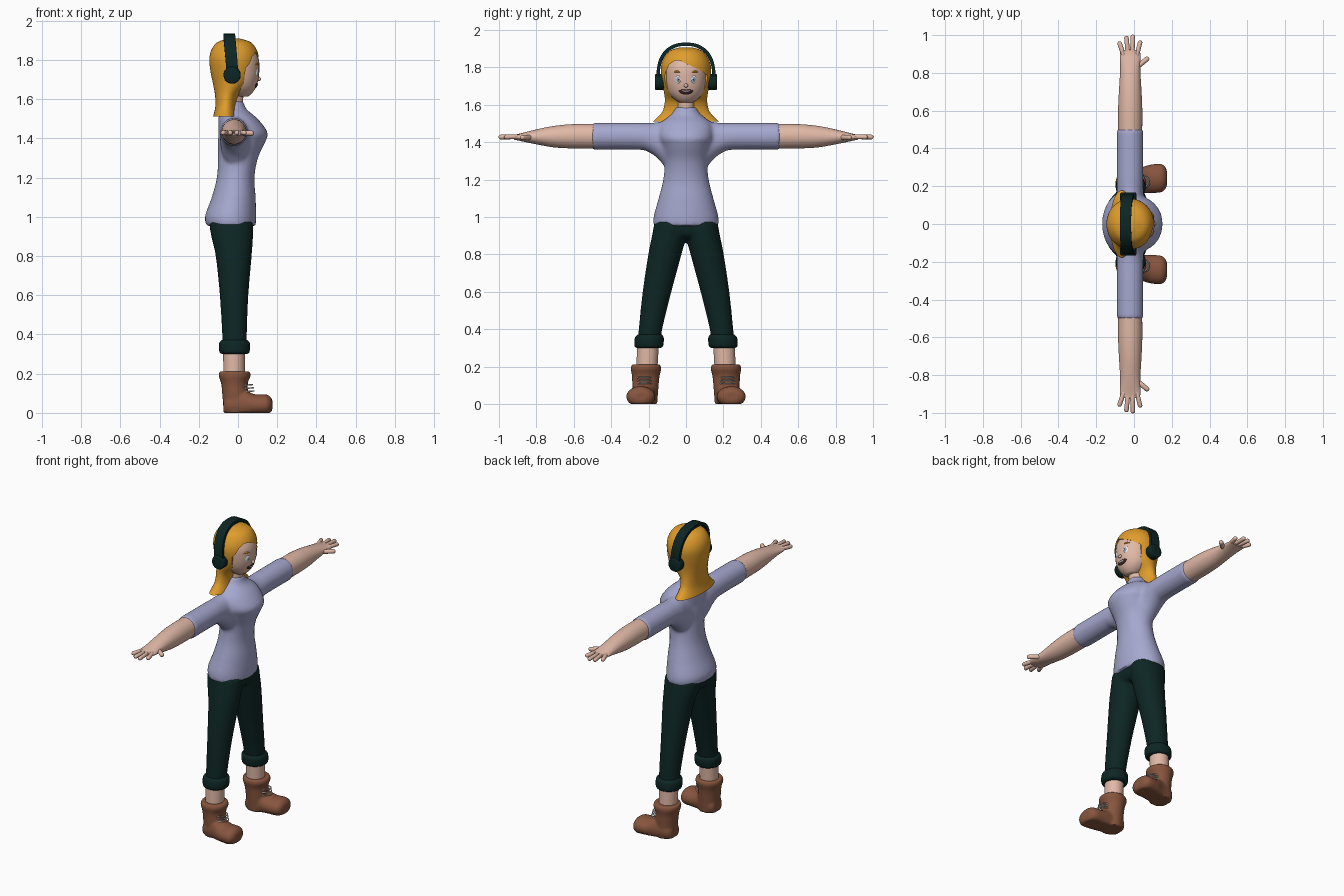
import bpy, bmesh, math
from mathutils import Vector
from mathutils.bvhtree import BVHTree

if "Cube" in bpy.data.objects:
    bpy.data.objects.remove(bpy.data.objects["Cube"], do_unlink=True)


def material(name, *rgb):
    lin = [(c / 255 / 12.92) if c < 11 else ((c / 255 + 0.055) / 1.055) ** 2.4 for c in rgb]
    m = bpy.data.materials.new(name)
    m.use_nodes = True
    m.diffuse_color = (*lin, 1)
    m.node_tree.nodes["Principled BSDF"].inputs["Base Color"].default_value = (*lin, 1)
    return m


skin = material("skin", 224, 184, 166)
lilac = material("lilac cloth", 166, 168, 207)
dark_green = material("dark green", 13, 38, 36)
blond = material("golden hair", 224, 157, 44)
brown = material("brown leather", 135, 85, 62)
white = material("white", 232, 230, 226)
blue = material("eye blue", 140, 160, 195)
black = material("dark mouth", 62, 36, 36)


def finish(name, bm, mat):
    bmesh.ops.recalc_face_normals(bm, faces=bm.faces)
    me = bpy.data.meshes.new(name)
    bm.to_mesh(me)
    bm.free()
    ob = bpy.data.objects.new(name, me)
    bpy.context.collection.objects.link(ob)
    me.materials.append(mat)
    smooth(ob)
    return ob


def smooth(ob):
    bpy.ops.object.select_all(action='DESELECT')
    ob.select_set(True)
    bpy.context.view_layer.objects.active = ob
    bpy.ops.object.shade_smooth_by_angle(angle=math.radians(40))


def bake(ob):
    deps = bpy.context.evaluated_depsgraph_get()
    me = bpy.data.meshes.new_from_object(ob.evaluated_get(deps))
    ob.modifiers.clear()
    ob.data = me
    smooth(ob)
    return ob


def loft(name, rows, mat, axis='z', side=1, segs=32, steps=4, floor=False):
    """Elliptic rings (position, centre a, centre b, radius a, radius b) along an axis."""
    pts = [Vector(r) for r in rows]
    fine = []
    for i in range(len(pts) - 1):
        p0, p1, p2, p3 = pts[max(i - 1, 0)], pts[i], pts[i + 1], pts[min(i + 2, len(pts) - 1)]
        for k in range(steps):
            t = k / steps
            fine.append(0.5 * (2 * p1 + (p2 - p0) * t + (2 * p0 - 5 * p1 + 4 * p2 - p3) * t * t
                               + (3 * p1 - p0 - 3 * p2 + p3) * t ** 3))
    fine.append(pts[-1])
    bm = bmesh.new()
    rings = []
    for t, ca, cb, ra, rb in fine:
        ring = []
        for j in range(segs):
            ang = math.tau * j / segs
            a, b = ca + ra * math.cos(ang), cb + rb * math.sin(ang)
            x, y, z = {'z': (a, b, t), 'y': (a, t, b), 'x': (t, a, b)}[axis]
            ring.append(bm.verts.new((x, y * side, max(z, 0) if floor else z)))
        rings.append(ring)
    for r, s in zip(rings, rings[1:]):
        for j in range(segs):
            n = (j + 1) % segs
            bm.faces.new((r[j], r[n], s[n], s[j]))
    bm.faces.new(rings[0])
    bm.faces.new(rings[-1])
    return finish(name, bm, mat)


def fuse(name, parts, voxel, rounds):
    bpy.ops.object.select_all(action='DESELECT')
    for p in parts:
        p.select_set(True)
    bpy.context.view_layer.objects.active = parts[0]
    bpy.ops.object.join()
    ob = parts[0]
    ob.name = name
    rm = ob.modifiers.new("fuse", 'REMESH')
    rm.mode, rm.voxel_size = 'VOXEL', voxel
    sm = ob.modifiers.new("soften", 'SMOOTH')
    sm.factor, sm.iterations = 0.5, rounds
    return bake(ob)


def capsule(name, p, q, r, mat):
    p, q = Vector(p), Vector(q)
    bm = bmesh.new()
    bmesh.ops.create_uvsphere(bm, u_segments=14, v_segments=9, radius=r)
    for v in bm.verts:
        if v.co.z > 1e-4:
            v.co.z += (q - p).length
    rot = (q - p).to_track_quat('Z', 'Y')
    for v in bm.verts:
        v.co = p + rot @ v.co
    return finish(name, bm, mat)


def wire(name, pts, r, mat):
    cu = bpy.data.curves.new(name, 'CURVE')
    cu.dimensions, cu.bevel_depth, cu.bevel_resolution, cu.use_fill_caps = '3D', r, 2, True
    sp = cu.splines.new('NURBS')
    sp.points.add(len(pts) - 1)
    for s, p in zip(sp.points, pts):
        s.co = (*p, 1)
    sp.use_endpoint_u, sp.order_u = True, 3
    cu.materials.append(mat)
    ob = bpy.data.objects.new(name, cu)
    bpy.context.collection.objects.link(ob)


# Shirt: torso and flared sleeves fused together
torso = [(.952, -.035, 0, .125, .174), (1.0, -.038, 0, .131, .174), (1.1, -.022, 0, .112, .147),
         (1.2, -.012, 0, .096, .122), (1.3, 0, 0, .102, .115), (1.38, .018, 0, .121, .13),
         (1.43, .026, 0, .125, .145), (1.5, 0, 0, .10, .135), (1.55, -.024, 0, .066, .078),
         (1.59, -.024, 0, .054, .054)]
sleeve = [(.05, -.01, 1.375, .08, .14), (.11, -.015, 1.39, .076, .122), (.15, -.02, 1.41, .072, .098),
          (.2, -.02, 1.425, .07, .078), (.26, -.02, 1.432, .07, .072), (.505, -.02, 1.432, .07, .072)]
fuse("shirt", [loft("shirt", torso, lilac)] +
     [loft("sleeve", sleeve, lilac, 'y', s) for s in (1, -1)], .011, 6)

# Trousers: hips and two legs fused together
hips = [(.89, -.033, 0, .085, .14), (.92, -.034, 0, .106, .166), (.985, -.035, 0, .112, .165)]
leg = [(.32, -.018, .197, .06, .062), (.4, -.018, .19, .063, .063), (.6, -.02, .155, .073, .077),
       (.8, -.022, .113, .092, .089), (.9, -.03, .09, .107, .092), (.975, -.035, .08, .112, .088)]
fuse("trousers", [loft("trousers", hips, dark_green)] +
     [loft("leg", leg, dark_green, 'z', s) for s in (1, -1)], .011, 5)

# Head and neck
head = loft("head", [(1.612, .02, 0, .03, .035), (1.63, .012, 0, .06, .062), (1.66, .005, 0, .086, .09),
                     (1.7, 0, 0, .104, .106), (1.75, 0, 0, .109, .112), (1.8, 0, 0, .106, .11),
                     (1.85, -.005, 0, .088, .09), (1.885, -.01, 0, .05, .05)], skin)
loft("neck", [(1.54, -.022, 0, .046, .046), (1.66, -.015, 0, .044, .044)], skin)

# Hair: one flowing volume with an opening cut out for the face
hair = loft("hair", [(1.908, -.02, 0, .03, .03), (1.89, -.02, 0, .085, .085), (1.85, -.02, 0, .116, .118),
                     (1.8, -.02, 0, .126, .134), (1.74, -.02, 0, .12, .13), (1.68, -.03, 0, .098, .12),
                     (1.62, -.055, 0, .062, .113), (1.56, -.062, 0, .054, .128),
                     (1.51, -.065, 0, .062, .178)], blond, segs=48)
hairline = [(-.2, 1.59), (-.2, 1.69), (-.115, 1.76), (-.09, 1.815), (-.06, 1.836), (-.03, 1.836),
            (.02, 1.812), (.08, 1.785), (.115, 1.755), (.2, 1.68), (.2, 1.59)]
bm = bmesh.new()
back = [bm.verts.new((.02 + .12 * (z - 1.6), y, z)) for y, z in hairline]
front = [bm.verts.new((.3, y, z)) for y, z in hairline]
bm.faces.new(back)
bm.faces.new(front)
for i in range(len(hairline)):
    j = (i + 1) % len(hairline)
    bm.faces.new((back[i], back[j], front[j], front[i]))
cutter = finish("face_opening_cutter", bm, blond)
cutter.hide_render = True
cut = hair.modifiers.new("face opening", 'BOOLEAN')
cut.operation, cut.object, cut.solver = 'DIFFERENCE', cutter, 'EXACT'
bake(hair)
bpy.data.objects.remove(cutter, do_unlink=True)

# Face details: thin lenses laid on the head
tree = BVHTree.FromObject(head, bpy.context.evaluated_depsgraph_get())


def decal(name, y, z, ry, rz, mat, lift=.004, bend=0):
    bm = bmesh.new()
    bmesh.ops.create_uvsphere(bm, u_segments=20, v_segments=10, radius=1)
    for v in bm.verts:
        a, b, h = v.co
        py, pz = y + a * ry, z + b * rz + bend * a * a
        hit = tree.ray_cast(Vector((1, py, pz)), Vector((-1, 0, 0)))[0]
        v.co = ((hit.x if hit else .08) + h * lift, py, pz)
    finish(name, bm, mat)


for s, side in ((1, "left"), (-1, "right")):
    decal(side + "_eye", s * .043, 1.735, .014, .021, white)
    decal(side + "_iris", s * .042, 1.735, .010, .016, blue, .006)
    decal(side + "_pupil", s * .041, 1.735, .004, .007, black, .007)
    decal(side + "_brow", s * .05, 1.778, .017, .005, blond, .006, -.004)
decal("mouth", 0, 1.668, .04, .014, black, .004, .006)
decal("teeth", 0, 1.672, .026, .005, white, .006, .004)
capsule("nose", (.1, 0, 1.708), (.108, 0, 1.702), .010, skin)

# Headphone band: flat strip swept over the head
bm = bmesh.new()
prev = None
for i in range(41):
    a = math.pi * i / 40
    c, s = math.cos(a), math.sin(a)
    cx = -.03 - .015 * s
    ring = [bm.verts.new((cx + dx, (.158 - d) * math.copysign(abs(c) ** .85, c), 1.75 + (.183 - d) * s ** .85))
            for dx, d in ((-.03, 0), (.03, 0), (.03, .018), (-.03, .018))]
    if prev:
        for j in range(4):
            n = (j + 1) % 4
            bm.faces.new((prev[j], prev[n], ring[n], ring[j]))
    else:
        bm.faces.new(ring)
    prev = ring
bm.faces.new(prev)
finish("headphone_band", bm, dark_green)

# Paired parts
hand_tips = [(-.05, -.076, .955), (-.03, -.040, .984), (-.01, -.006, .990), (.012, .032, .96)]
for s, side in ((1, "left"), (-1, "right")):
    loft(side + "_ear_cup", [(.118, -.03, 1.722, .036, .036), (.124, -.03, 1.722, .043, .043),
                             (.16, -.03, 1.722, .043, .043), (.167, -.03, 1.722, .036, .036)],
         dark_green, 'y', s, steps=2)
    # Forearm, palm and fingers
    loft(side + "_arm", [(.46, -.02, 1.432, .063, .066), (.6, -.02, 1.432, .064, .065),
                         (.7, -.02, 1.43, .06, .058), (.78, -.02, 1.429, .055, .044),
                         (.84, -.02, 1.428, .053, .031), (.89, -.02, 1.427, .055, .019),
                         (.92, -.02, 1.427, .05, .013)], skin, 'y', s)
    for k, (bx, tx, ty) in enumerate(hand_tips):
        capsule(f"{side}_finger_{k + 1}", (bx, s * .88, 1.43), (tx, s * ty, 1.428), .0125, skin)
    capsule(side + "_thumb", (.015, s * .83, 1.426), (.068, s * .873, 1.426), .0135, skin)
    # Trouser cuff and ankle
    loft(side + "_cuff", [(.3, -.018, .199, .064, .064), (.312, -.018, .199, .077, .077),
                          (.355, -.018, .196, .078, .077), (.372, -.018, .194, .064, .064)],
         dark_green, 'z', s)
    loft(side + "_ankle", [(.16, -.02, .21, .054, .056), (.33, -.02, .203, .056, .058)], skin, 'z', s)
    # Boot: shaft and foot fused together
    shaft = loft("shaft", [(0, -.012, .218, .06, .064), (.09, -.014, .217, .066, .07),
                           (.15, -.018, .215, .068, .074), (.19, -.017, .214, .082, .082),
                           (.212, -.017, .214, .076, .076)], brown, 'z', s)
    foot = loft("foot", [(-.075, .217, .03, .04, .04), (-.05, .22, .04, .062, .06),
                         (.02, .228, .045, .066, .078), (.08, .238, .04, .075, .056),
                         (.14, .243, .04, .076, .055), (.165, .243, .04, .06, .042),
                         (.175, .243, .04, .035, .025)], brown, 'x', s, floor=True)
    fuse(side + "_boot", [shaft, foot], .007, 5)
    for k in range(3):
        z, x = .112 + .016 * k, .07 - .004 * k
        wire(f"{side}_lace_{k + 1}", [(x - .04, s * .222 - .04, z - .004), (x + .012, s * .222 - .03, z),
                                      (x + .012, s * .222 + .03, z), (x - .04, s * .222 + .04, z - .004)],
             .0035, white)
